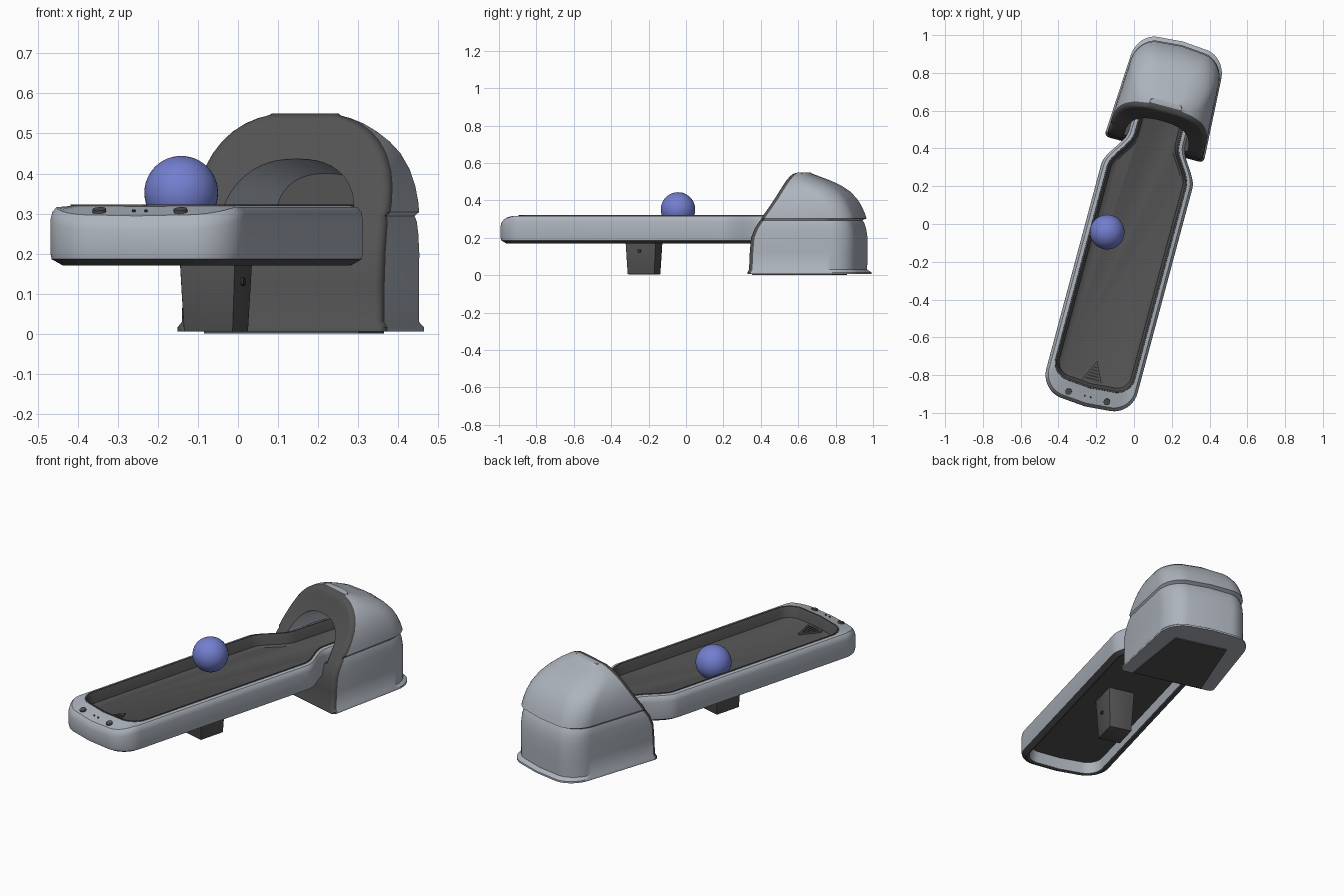
import bpy, bmesh, math
from math import sin, cos, pi, radians
from mathutils import Matrix, Vector

cube = bpy.data.objects.get("Cube")
if cube:
    bpy.data.objects.remove(cube)

TURN = radians(-15)  # the whole model is turned on the ground


def material(name, rgb):
    m = bpy.data.materials.new(name)
    m.use_nodes = True
    color = (*rgb, 1)
    m.diffuse_color = color
    m.node_tree.nodes["Principled BSDF"].inputs["Base Color"].default_value = color
    return m


GREY, DARK, BLUE, BLACK = range(4)
MATS = [material("light_grey", (.42, .455, .51)), material("dark_grey", (.085, .085, .085)),
        material("soft_blue", (.17, .21, .62)), material("black", (.03, .03, .03))]


def finish(name, bm, angle=35):
    bmesh.ops.recalc_face_normals(bm, faces=bm.faces)
    mesh = bpy.data.meshes.new(name)
    bm.to_mesh(mesh)
    bm.free()
    for m in MATS:
        mesh.materials.append(m)
    ob = bpy.data.objects.new(name, mesh)
    bpy.context.collection.objects.link(ob)
    ob.rotation_euler.z = TURN
    smooth(ob, angle)
    return ob


def smooth(ob, angle):
    bpy.ops.object.select_all(action='DESELECT')
    ob.select_set(True)
    bpy.context.view_layer.objects.active = ob
    bpy.ops.object.shade_smooth_by_angle(angle=radians(angle))


def loft(rings, rule, caps):
    """Skin closed rings; rule(band, column, count) gives the colour."""
    bm = bmesh.new()
    rows = [[bm.verts.new(p) for p in ring] for ring in rings]
    n = len(rows[0])
    for i in range(len(rows) - 1):
        for j in range(n):
            k = (j + 1) % n
            f = bm.faces.new((rows[i][j], rows[i][k], rows[i + 1][k], rows[i + 1][j]))
            f.material_index = rule(i, j, n)
    for row, mat in zip((rows[0], rows[-1]), caps):
        bm.faces.new(row).material_index = mat
    return bm


def mirrored(half):
    """Close a half outline that starts and ends on the middle line."""
    return half + [(-x, y, z) for x, y, z in half[-2:0:-1]]


def arc(cx, cy, r, start, end, z, steps):
    angles = [start + (end - start) * i / steps for i in range(steps + 1)]
    return [(cx + r * cos(a), cy + r * sin(a), z) for a in angles]


# Hood: stacked level outlines with a leaning front
FRONT_STEPS = 4


def hood_ring(z, w, back, front):
    rf = min(.025, w / 3, (back - front) / 4)
    rb = min(.13, w * .7, (back - front) * .6)
    half = [(0, front, z), (w * .5, front, z)]
    half += arc(w - rf, front + rf, rf, -pi / 2, 0, z, FRONT_STEPS)
    half += arc(w - rb, back - .01 - rb, rb, 0, pi / 2, z, 10)
    half.append((0, back, z))
    return [(x * (1 - .2 * (y - .415)), y, z) for x, y, z in mirrored(half)]


def dome_width(z):
    return .265 * (1 - ((z - .27) / .282) ** 2.7) ** .37


hood_levels = [(.006, .272, 1, .408), (.016, .272, 1, .408), (.03, .262, .978, .413),
               (.12, .262, .98, .417), (.2, .263, .98, .424), (.25, .262, .972, .444),
               (.28, .26, .962, .464), (.294, .256, .954, .473), (.304, .264, .974, .48)]
hood_levels += [(z, dome_width(z), b, f) for z, b, f in (
    (.33, .965, .498), (.37, .948, .526), (.41, .924, .551), (.45, .888, .572), (.48, .845, .586),
    (.505, .793, .597), (.525, .738, .606), (.538, .703, .613), (.545, .69, .622))]
hood_levels.append((.55, .09, .68, .645))


def hood_color(i, j, n):
    return DARK if min(j, n - 1 - j) < FRONT_STEPS + 2 else GREY


hood = finish("hood", loft([hood_ring(*l) for l in hood_levels], hood_color, (GREY, GREY)))


# Arched cavity cut into the hood
def arch_ring(y, w, top):
    spring, floor = .28, .25
    pts = [(-w, y, floor), (w, y, floor)]
    for i in range(25):
        a = pi * i / 24
        c = cos(a)
        pts.append((w * math.copysign(abs(c) ** .85, c), y, spring + (top - spring) * sin(a) ** .85))
    return pts


cavity = finish("cavity_cutter", loft([arch_ring(.3, .192, .47), arch_ring(.85, .13, .4)],
                                      lambda i, j, n: DARK if j == 0 else GREY, (DARK, DARK)))
cavity.hide_render = True
cut = hood.modifiers.new("cavity", 'BOOLEAN')
cut.object = cavity
cut.operation = 'DIFFERENCE'
cut.solver = 'EXACT'
cut.material_mode = 'TRANSFER'
bpy.context.view_layer.update()
baked = bpy.data.meshes.new_from_object(hood.evaluated_get(bpy.context.evaluated_depsgraph_get()))
hood.modifiers.clear()
hood.data = baked
bpy.data.objects.remove(cavity)
smooth(hood, 35)


# Bed: one outline, inset and raised ring by ring
def bed_ring(inset, foot, z):
    w, end, r = .25 - inset, foot - 1, max(.13 - inset, .07)
    half = [(0, end, z)] + arc(w - r, end + .01 + r, r, -pi / 2, 0, z, 10)
    half += [(w, y, z) for y in (-.4, 0, .2)]
    for i in range(13):
        k = i / 12
        half.append((w - .095 * k * k * (3 - 2 * k), .26 + .21 * k, z))
    half += [(w - .1, .83 - inset, z), (0, .83 - inset, z)]
    # the foot end slopes down
    drop = .25 if z > .27 else 0
    return mirrored([(x, y, z + drop * min(0, y + .895)) for x, y, z in half])


bed_section = [(.045, .06, .235, GREY), (.04, .045, .176, DARK), (.03, .03, .171, DARK),
               (.003, .004, .186, GREY), (0, 0, .2, GREY), (0, 0, .285, GREY), (.004, .006, .304, GREY),
               (.014, .018, .316, GREY), (.032, .1, .319, DARK), (.033, .101, .323, DARK),
               (.04, .108, .322, DARK), (.046, .114, .308, DARK), (.054, .125, .266, DARK),
               (.068, .14, .257, DARK)]
finish("bed", loft([bed_ring(*s[:3]) for s in bed_section],
                   lambda i, j, n: bed_section[i][3], (DARK, DARK)))


# Simple solids
def box(name, center, size, mat, taper=1, bevel=0):
    bm = bmesh.new()
    bmesh.ops.create_cube(bm, size=1)
    for v in bm.verts:
        if v.co.z < 0:
            v.co.xy *= taper
        v.co = v.co * Vector(size) + Vector(center)
    if bevel:
        bmesh.ops.bevel(bm, geom=bm.edges[:], offset=bevel, segments=2, affect='EDGES', profile=.5)
    for f in bm.faces:
        f.material_index = mat
    return finish(name, bm)


def disc(name, center, radius, depth, mat, tilt):
    bm = bmesh.new()
    bmesh.ops.create_cone(bm, cap_ends=True, segments=24, radius1=radius, radius2=radius, depth=depth,
                          matrix=Matrix.Translation(center) @ tilt)
    for f in bm.faces:
        f.material_index = mat
    return finish(name, bm)


def prism(name, outline, low, high, mat):
    return finish(name, loft([[(x, y, z) for x, y in outline] for z in (low, high)],
                             lambda i, j, n: mat, (mat, mat)))


# Pedestal under the bed, with a round cap on its side
box("pedestal", (.005, -.231, .125), (.15, .175, .24), DARK, taper=.85, bevel=.004)
disc("pedestal_cap", (.077, -.24, .13), .011, .008, BLACK, Matrix.Rotation(pi / 2, 4, 'Y'))

# Plate under the hood
prism("hood_base_plate", [(-.2, .42), (.2, .42), (.15, .85), (-.15, .85)], 0, .008, DARK)

# Foot end controls
slope = Matrix.Rotation(radians(16), 4, 'X')
for side, x in (("left", .105), ("right", -.105)):
    disc(side + "_button", (x, -.945, .302), .017, .02, DARK, slope)
    disc(side + "_indicator", (x * .15, -.945, .302), .004, .016, BLACK, slope)

# Triangular drain grille on the tray floor
prism("drain", [(-.055, -.865), (.055, -.865), (0, -.75)], .25, .268, DARK)
for i in range(5):
    box(f"drain_slot_{i + 1}", (0, -.85 + .016 * i, .267), (.075 - .014 * i, .007, .006), BLACK)

# Ball resting in the tray
bm = bmesh.new()
bmesh.ops.create_uvsphere(bm, u_segments=48, v_segments=24, radius=.092,
                          matrix=Matrix.Translation((-.126, -.078, .352)))
for f in bm.faces:
    f.material_index = BLUE
finish("ball", bm)
